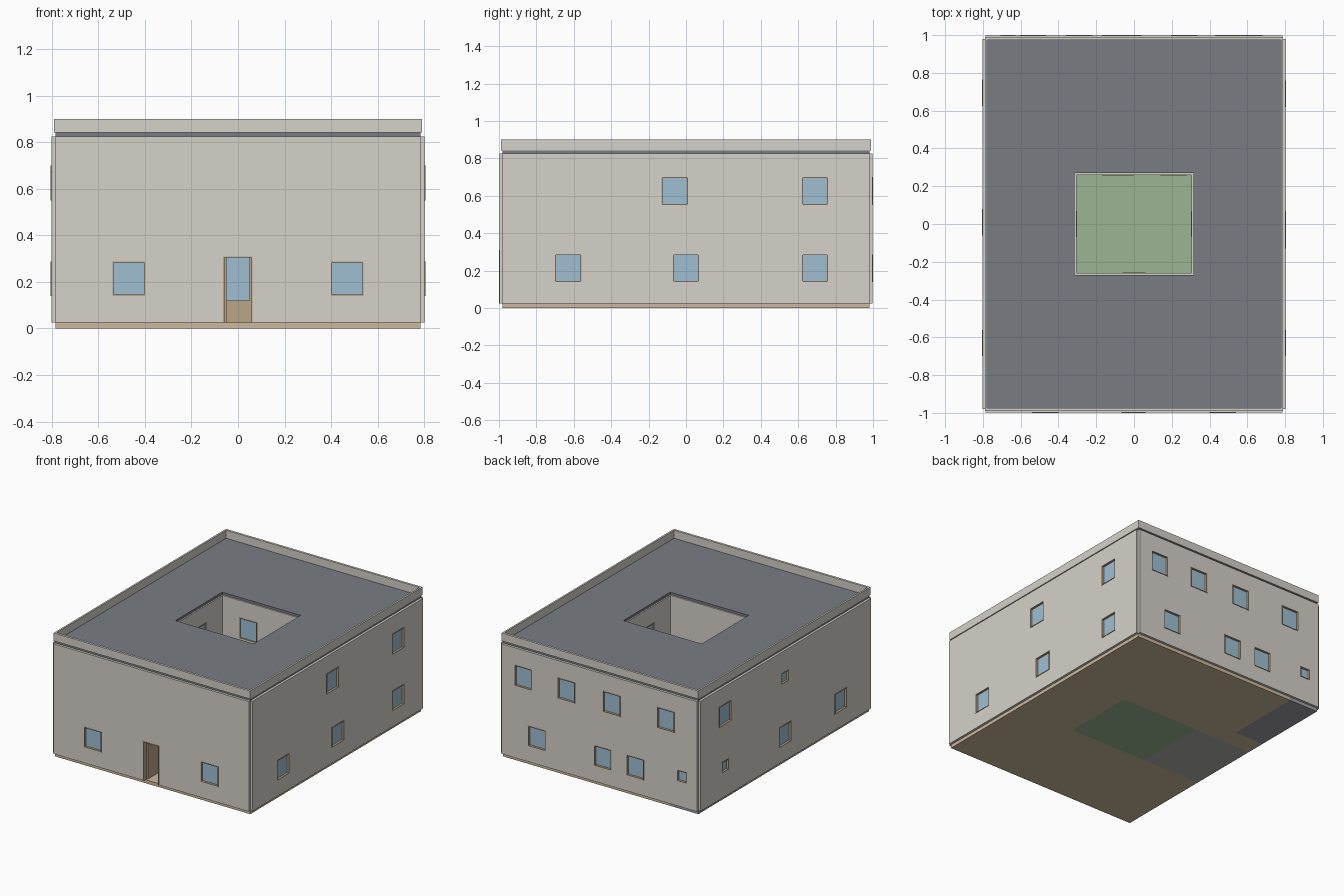
import bpy, bmesh

if "Cube" in bpy.data.objects:
    bpy.data.objects.remove(bpy.data.objects["Cube"])


def material(name, r, g, b):
    m = bpy.data.materials.new(name)
    m.diffuse_color = (r, g, b, 1)
    m.use_nodes = True
    m.node_tree.nodes["Principled BSDF"].inputs["Base Color"].default_value = m.diffuse_color
    return m


PLASTER = material("plaster", .67, .64, .59)
ROOF = material("roof_grey", .19, .205, .23)
GLASS = material("glass_blue", .35, .52, .65)
WOOD = material("wood", .50, .38, .25)
FLOOR = material("floor_tan", .62, .49, .34)
GRASS = material("grass", .33, .46, .29)
TILE = material("tile", .35, .35, .40)
STONE = material("stone", .45, .45, .44)


def place(axis, a, b, d):
    """Panel coordinates (along, across, depth) to world for a panel facing the axis."""
    return {'y': (a, d, b), 'x': (d, a, b), 'z': (a, b, d)}[axis]


def panel(name, axis, d0, d1, a0, a1, b0, b1, mat, holes=()):
    """Flat slab d0..d1 thick with rectangular holes (a0, a1, b0, b1)."""
    A = sorted({a0, a1, *[h[i] for h in holes for i in (0, 1)]})
    B = sorted({b0, b1, *[h[i] for h in holes for i in (2, 3)]})
    bm = bmesh.new()
    grid = {}

    def vert(a, b):
        if (a, b) not in grid:
            grid[a, b] = bm.verts.new(place(axis, a, b, d0))
        return grid[a, b]

    for u0, u1 in zip(A, A[1:]):
        for w0, w1 in zip(B, B[1:]):
            ca, cb = (u0 + u1) / 2, (w0 + w1) / 2
            if any(h[0] < ca < h[1] and h[2] < cb < h[3] for h in holes):
                continue
            bm.faces.new([vert(u0, w0), vert(u1, w0), vert(u1, w1), vert(u0, w1)])
    ext = bmesh.ops.extrude_face_region(bm, geom=bm.faces[:], use_keep_orig=True)
    moved = [e for e in ext['geom'] if isinstance(e, bmesh.types.BMVert)]
    bmesh.ops.translate(bm, verts=moved, vec=place(axis, 0, 0, d1 - d0))
    bmesh.ops.recalc_face_normals(bm, faces=bm.faces[:])
    me = bpy.data.meshes.new(name)
    bm.to_mesh(me)
    bm.free()
    me.materials.append(mat)
    ob = bpy.data.objects.new(name, me)
    bpy.context.collection.objects.link(ob)
    return ob


def window(axis, c, hole, depth):
    """Thin wooden frame lining the opening, glass set in the middle."""
    a0, a1, b0, b1 = hole
    f = .005
    inner = (a0 + f, a1 - f, b0 + f, b1 - f)
    panel("window_frame", axis, c - depth, c + depth, *hole, WOOD, [inner])
    panel("window_glass", axis, c - .004, c + .004, *inner, GLASS)


def wall(name, axis, c, half, a0, a1, b0, b1, windows=(), doors=()):
    panel(name, axis, c - half, c + half, a0, a1, b0, b1, PLASTER, [*windows, *doors])
    for w in windows:
        window(axis, c, w, half + .0025)


def lower(a):
    return (a - .07, a + .07, .14, .287)


def upper(a):
    return (a - .07, a + .07, .55, .70)


def small(a, z):
    return (a - .04, a + .04, z - .08, z)


Z0, Z1, Z2, Z3 = .025, .415, .435, .825
CX, CY = .315, .27          # courtyard half size
H = .0175                   # half outer wall thickness
yard = (-CX, CX, -CY, CY)

# floors: main slab with differently finished zones
bath = (-.785, -.55, .41, .98)
side_room = (-.785, -CX, -CY, CY)
panel("ground_floor", 'z', 0, Z0, -.785, .785, -.98, .98, FLOOR, [yard, bath, side_room])
panel("courtyard_lawn", 'z', 0, Z0, *yard, GRASS)
panel("bathroom_floor", 'z', 0, Z0, *bath, TILE)
panel("side_room_floor", 'z', 0, Z0, *side_room, STONE)
panel("upper_floor", 'z', Z1, Z2, -.775, .775, -.97, .97, FLOOR, [yard])

# outer walls
door = (-.065, .062, Z0, .31)
wall("front_wall", 'y', -.98, H, -.785, .785, Z0, Z3, [lower(-.47), lower(.47)], [door])
wall("back_wall", 'y', .98, H, -.785, .785, Z0, Z3,
     [lower(.5), lower(-.03), lower(-.29), small(-.667, .287),
      upper(.61), upper(.265), upper(-.1), upper(-.535)])
wall("right_wall", 'x', .785, H, -.98, .98, Z0, Z3,
     [lower(-.63), lower(0), lower(.69), upper(-.06), upper(.69)])
wall("left_wall", 'x', -.785, H, -.98, .98, Z0, Z3,
     [lower(-.63), lower(.01), small(.695, .287), upper(.695), small(.01, .67)])

# front door: frame and leaf standing open inwards
panel("front_door_frame", 'y', -.98 - H - .002, -.98 + H, *door, WOOD,
      [(door[0] + .006, door[1] - .006, Z0, .304)])
panel("front_door_leaf", 'x', -.059, -.050, -.965, -.85, Z0, .304, WOOD)

# courtyard walls
yard_door = (-.062, .062, Z0, .325)
wall("courtyard_front_wall", 'y', -CY, .01, -CX, CX, Z0, Z3, [], [yard_door])
wall("courtyard_back_wall", 'y', CY, .01, -CX, CX, Z0, Z3,
     [upper(-.1), lower(-.07), lower(.21)])
for side, name in ((-1, "courtyard_left_wall"), (1, "courtyard_right_wall")):
    wall(name, 'x', side * CX, .01, -CY, CY, Z0, Z3, [lower(0), upper(0)])

# courtyard door: glazed above a wooden panel
pane = (-.05, .05, .12, .318)
panel("courtyard_door", 'y', -CY - .012, -CY + .012, *yard_door, WOOD, [pane])
panel("courtyard_door_glass", 'y', -CY - .004, -CY + .004, *pane, GLASS)


# room partitions on both storeys, each with a doorway
def partition(axis, c, a0, a1, base, top, at):
    wall("partition", axis, c, .01, a0, a1, base, top, (),
         [(at - .055, at + .055, base, base + .285)])


for base, top in ((Z0, Z1), (Z2, Z3)):
    partition('y', .41, -.765, .765, base, top, .12)
    for s in (-1, 1):
        partition('x', s * .155, -.96, -CY, base, top, -.42)
        partition('y', -CY, *sorted((s * .765, s * CX)), base, top, s * .55)
for x in (-.55, .215):
    partition('x', x, .42, .96, Z0, Z1, .55)
for x in (-.285, .09, .435):
    partition('x', x, .42, .96, Z2, Z3, .55)
partition('y', CY, -.765, -CX, Z0, Z1, -.55)

# flat roof with courtyard opening and parapet
panel("roof", 'z', Z3, .842, -.785, .785, -.98, .98, ROOF, [yard])
panel("parapet", 'z', .842, .9, -.79, .79, -.99, .99, PLASTER, [(-.777, .777, -.973, .973)])
